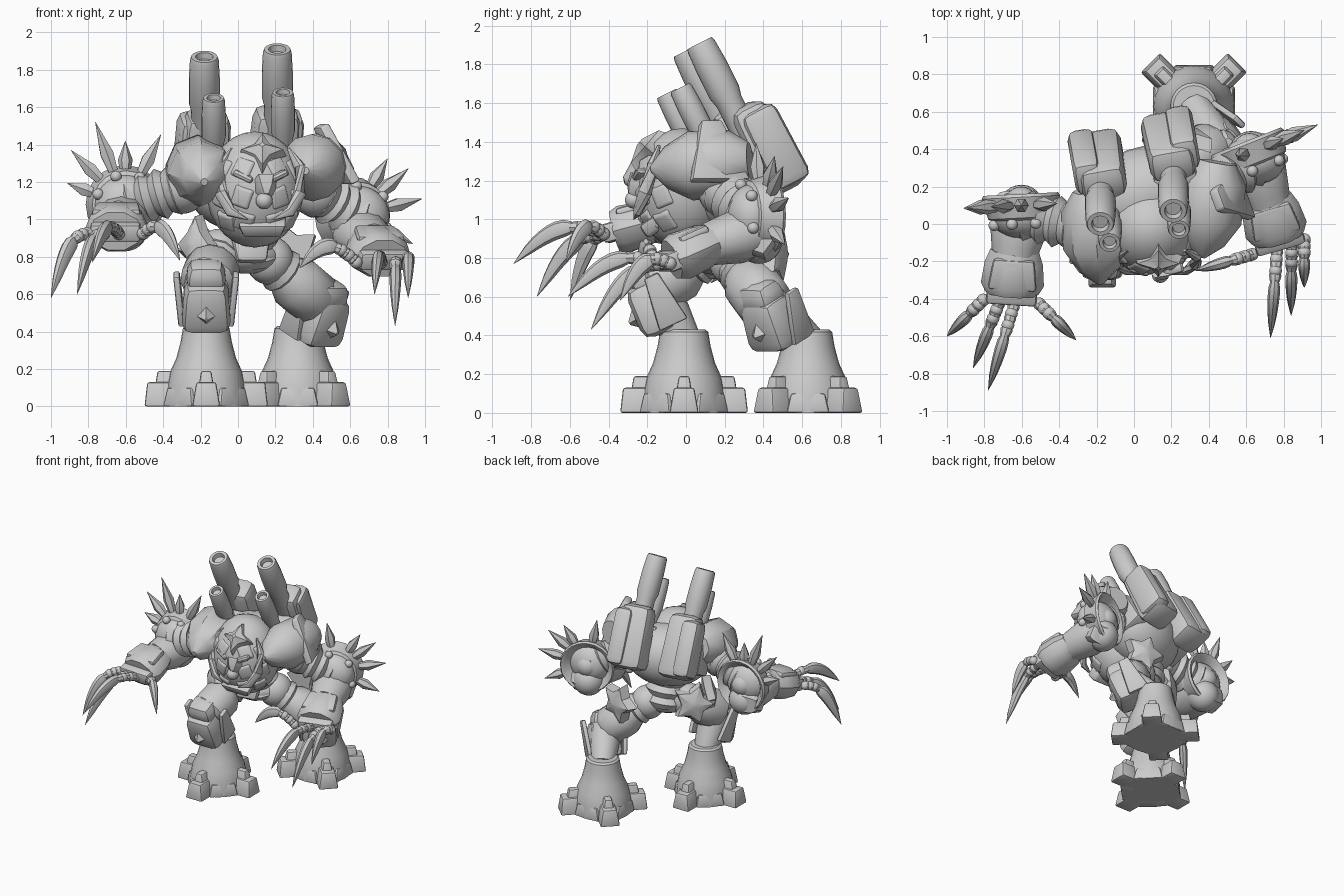
import bpy
import bmesh
from math import sin, cos, pi, radians
from mathutils import Vector, Euler, Matrix

cube = bpy.data.objects.get("Cube")
if cube:
    bpy.data.objects.remove(cube, do_unlink=True)

UP = Vector((0, 0, 1))


def finish(name, bm, edge_angle=38):
    bmesh.ops.recalc_face_normals(bm, faces=bm.faces[:])
    mesh = bpy.data.meshes.new(name)
    bm.to_mesh(mesh)
    bm.free()
    mesh.shade_smooth()
    mesh.set_sharp_from_angle(angle=radians(edge_angle))
    part = bpy.data.objects.new(name, mesh)
    bpy.context.scene.collection.objects.link(part)


def turn(x=0, y=0, z=0):
    return Euler((radians(x), radians(y), radians(z))).to_quaternion()


def facing(direction):
    return Vector(direction).to_track_quat('Z', 'Y')


def loft(name, centres, radii, turns, sides, squash=1, star=1):
    """Bridge a row of rings; star pulls in every second corner."""
    bm = bmesh.new()
    rings = []
    for centre, radius, spin in zip(centres, radii, turns):
        ring = []
        for i in range(sides):
            a = 2 * pi * i / sides
            r = radius * (star if i % 2 else 1)
            ring.append(bm.verts.new(centre + spin @ Vector((cos(a) * r * squash, sin(a) * r, 0))))
        rings.append(ring)
    for low, high in zip(rings, rings[1:]):
        for i in range(sides):
            j = (i + 1) % sides
            bm.faces.new((low[i], low[j], high[j], high[i]))
    bm.faces.new(rings[0])
    bm.faces.new(rings[-1])
    finish(name, bm)


def rod(name, start, end, profile, sides=16, squash=1, star=1):
    start, end = Vector(start), Vector(end)
    spin = facing(end - start)
    centres = [start.lerp(end, t) for t, r in profile]
    loft(name, centres, [r for t, r in profile], [spin] * len(profile), sides, squash, star)


def tube(name, points, radii, sides=8, squash=1):
    points = [Vector(p) for p in points]
    last = len(points) - 1
    turns = [facing(points[min(i + 1, last)] - points[max(i - 1, 0)]) for i in range(last + 1)]
    loft(name, points, radii, turns, sides, squash)


def block(name, centre, size, spin, taper=(1, 1), bevel=.02):
    bm = bmesh.new()
    bmesh.ops.create_cube(bm, size=1)
    for v in bm.verts:
        if v.co.z > 0:
            v.co.x *= taper[0]
            v.co.y *= taper[1]
        v.co = Vector(a * b for a, b in zip(v.co, size))
    bmesh.ops.bevel(bm, geom=bm.edges[:], offset=bevel, segments=2, profile=.5, affect='EDGES')
    bm.transform(Matrix.Translation(centre) @ spin.to_matrix().to_4x4())
    finish(name, bm)


def ball(name, centre, size, spin=None):
    bm = bmesh.new()
    bmesh.ops.create_uvsphere(bm, u_segments=24, v_segments=14, radius=1)
    size = size if isinstance(size, tuple) else (size,) * 3
    spin = spin or turn()
    bm.transform(Matrix.Translation(centre) @ spin.to_matrix().to_4x4() @ Matrix.Diagonal((*size, 1)))
    finish(name, bm)


# Torso, waist and pelvis
ball("torso", (.05, .16, 1.17), (.33, .25, .24), turn(0, 0, 20))
bands = [(t / 8, .16 if t % 2 else .13) for t in range(9)]
rod("waist", (.06, .2, .76), (.05, .12, 1.1), bands)
ball("pelvis", (.05, .17, .8), (.19, .14, .09), turn(0, 0, 30))
block("front_hip_plate", (.07, .03, .84), (.16, .06, .14), turn(-15, 0, 10), (1.3, 1))
block("belly_plate", (.07, .02, .94), (.22, .1, .1), turn(-20, 0, 10))

# Head with armour plates laid over its round shell
head = Vector((.09, -.02, 1.16))
ball("head", head, (.26, .25, .31))
for row, lift in enumerate((-35, -8, 22)):
    for column in (-1, 1):
        for ring, swing in enumerate((24, 56)):
            around, up = radians(swing * column + 8), radians(lift)
            way = Vector((sin(around) * cos(up), -cos(around) * cos(up), sin(up)))
            spot = head + Vector((way.x * .24, way.y * .23, way.z * .29))
            block(f"face_plate_{row}_{ring}_{column}", spot, (.13, .14, .05), facing(way) @ turn(z=column * 20),
                  (.7, .7), .012)
rod("brow_crest", (.13, -.17, 1.34), (.13, -.24, 1.4), [(0, .13), (.6, .11), (1, .02)], 8, 1, .5)
rod("nose_guard", (.14, -.22, 1.18), (.15, -.28, 1.12), [(0, .1), (.6, .07), (1, .03)], 6, .8)
ball("nose", (.14, -.27, 1.1), .045)
for side in (-1, 1):
    middle = Vector((.12, 0, 0))
    path = [(.15, -.14, 1.38), (.21, -.17, 1.28), (.21, -.21, 1.14), (.16, -.25, 1.04), (.07, -.27, 1)]
    tube(f"cheek_tusk_{side}", [middle + Vector((x * side, y, z)) for x, y, z in path],
         [.01, .035, .04, .03, .003], 8, .8)
    block(f"eye_ridge_{side}", middle + Vector((.09 * side, -.24, 1.23)), (.12, .06, .04), turn(0, -25 * side, 15 * side))
block("chin", (.13, -.18, .96), (.2, .1, .08), turn(35), (1.3, 1))

# Shoulder armour, back boxes and cannons
lean, bore = turn(27, 0, 10), Vector((0, -.45, .89))
barrel = [(0, .07), (.5, .07), (.58, .083), (.8, .083), (.97, .077), (1, .07), (1, .047), (.95, .04)]


def cannon(name, muzzle, length, scale):
    muzzle = Vector(muzzle)
    rod(name, muzzle - bore * length, muzzle, [(t, r * scale) for t, r in barrel], 20)


for side, centre in (("right", (-.18, .31, 1.35)), ("left", (.19, .41, 1.37))):
    centre = Vector(centre)
    out = 1 if side == "left" else -1
    block(side + "_back_box", centre, (.27, .23, .49), lean, (.9, .85), .06)
    block(side + "_back_panel", centre + lean @ Vector((out * .075, .03, -.01)), (.15, .22, .44), lean, (1, .9), .05)
    block(side + "_cannon_mount", centre + lean @ Vector((0, -.19, -.04)), (.27, .2, .3), lean, (.9, .8), .03)
cannon("right_large_cannon", (-.18, 0, 1.87), .66, 1)
cannon("left_large_cannon", (.21, .07, 1.91), .68, 1)
cannon("right_small_cannon", (-.13, -.1, 1.65), .55, .78)
cannon("left_small_cannon", (.24, -.03, 1.68), .55, .78)

shell = [(0, .1), (.2, .17), (.6, .18), (.85, .11), (1, .02)]
rod("right_pauldron", (-.23, .18, 1.31), (-.18, -.32, 1.2), shell, 8)
rod("left_pauldron", (.45, .33, 1.3), (.36, -.18, 1.26), shell, 12)
block("left_pauldron_plate", (.51, .15, 1.35), (.06, .32, .34), turn(0, -25, 20), (1, .35), .015)


# Arms: banded upper arm, spiked elbow bowl, forearm, cuff and clawed hand
def arm(side, shoulder, elbow, wrist, hand, normal, spikes, claws):
    shoulder, elbow, wrist, hand, normal = map(Vector, (shoulder, elbow, wrist, hand, normal))
    out = Vector((1 if elbow.x > 0 else -1, 0, 0))
    ball(side + "_shoulder", shoulder, .14)
    rod(side + "_upper_arm", shoulder, elbow, [(t / 8, .14 if t % 2 else .11) for t in range(9)])
    ball(side + "_elbow", elbow, (.17, .13, .16))
    joint = elbow - UP * .13 + normal * .04
    ball(side + "_elbow_joint", joint, .12)
    rod(side + "_elbow_cap", joint, joint + out * .14, [(0, .12), (.8, .1), (1, .07)], 5)
    bowl = [(0, .1), (.25, .18), (.9, .21), (1, .2), (.95, .18), (.5, .12), (.5, .01)]
    rod(side + "_elbow_bowl", elbow - normal * .06, elbow + normal * .11, bowl, 20)
    ball(side + "_elbow_hub", elbow + normal * .06, .09)
    level = Vector((normal.y, -normal.x, 0))
    for i, (angle, reach) in enumerate(spikes):
        way = level * cos(radians(angle)) + UP * sin(radians(angle))
        root = elbow + normal * .05
        rod(f"{side}_elbow_spike_{i}", root + way * .17, root + way * reach, [(0, .026), (.4, .04), (1, .001)], 6)
        if i % 2 == 0:
            ball(f"{side}_elbow_rivet_{i}", elbow - normal * .05 + way * .16, .03)
    rod(side + "_forearm", joint.lerp(elbow, .35), wrist, [(0, .13), (.4, .14), (.8, .12), (1, .11)], 12, 1.1)
    forward = (hand - wrist).normalized()
    across = forward.cross(UP).normalized()
    rod(side + "_cuff", wrist - forward * .03, hand + forward * .05,
        [(0, .1), (.3, .12), (.8, .13), (1, .11), (1, .08)], 10, 1.3)
    block(side + "_cuff_plate", hand + UP * .09 - forward * .05, (.22, .05, .17), facing(forward), (1.2, 1))
    block(side + "_palm", hand + forward * .06, (.27, .1, .1), facing(forward))
    for i, (offset, tip) in enumerate(claws):
        root, tip = hand + forward * .1 + across * offset, Vector(tip)

        def along(t):
            return root.lerp(tip, t) + UP * .1 * sin(pi * t)

        for k in range(3):
            a, b = along(k * .13), along(k * .13 + .12)
            ball(f"{side}_knuckle_{i}_{k}", a, .034)
            rod(f"{side}_finger_{i}_{k}", a, b, [(0, .022), (.4, .034), (1, .026)], 8)
        steps = [.36 + .08 * k for k in range(9)]
        width = [.03, .044, .046, .044, .04, .034, .026, .014, .001]
        tube(f"{side}_claw_{i}", [along(t) for t in steps], width, 8, .7)


arm("right", (-.3, -.01, 1.17), (-.6, .05, 1.08), (-.64, -.17, .99), (-.65, -.32, .95), (-.05, 1, 0),
    [(110, .47), (90, .34), (63, .42), (135, .41), (160, .33)],
    [(.15, (-1, -.6, .58)), (.06, (-.86, -.77, .6)), (-.02, (-.78, -.89, .77)), (-.15, (-.31, -.62, .78))])
arm("left", (.42, .2, 1.15), (.64, .34, 1.02), (.72, .11, .87), (.76, -.03, .81), (-.37, .93, 0),
    [(100, .38), (58, .36), (39, .4), (13, .4), (-24, .37)],
    [(-.13, (.91, -.34, .58)), (-.06, (.84, -.49, .43)), (.02, (.73, -.61, .6)), (.16, (.33, -.25, .74))])


# Legs: thigh, guarded shin and a bell foot with four toes
def leg(side, hip, knee, ankle, yaw):
    hip, knee, ankle = map(Vector, (hip, knee, ankle))
    heading = turn(0, 0, yaw)
    ball(side + "_hip", hip, .13)
    rod(side + "_thigh", hip, knee, [(0, .1), (.25, .13), (.3, .11), (.5, .15), (.9, .15), (1, .12)], 12)
    rod(side + "_shin", knee, ankle - UP * .05, [(0, .12), (.5, .11), (1, .09)], 12)
    middle = knee.lerp(ankle, .25) - UP * .05
    tilt = heading @ turn(25)
    block(side + "_shin_guard", middle + heading @ Vector((0, -.05, 0)), (.27, .22, .28), tilt, (.85, .9), .06)
    block(side + "_knee_cap", knee + heading @ Vector((0, -.05, .06)), (.22, .2, .14), tilt, (.85, .8), .05)
    rod(side + "_shin_point", middle + heading @ Vector((0, -.1, -.04)), middle + heading @ Vector((0, -.17, -.08)),
        [(0, .09), (1, .01)], 4)
    for out in (-1, 1):
        block(f"{side}_shin_fin_{out}", middle + heading @ Vector((out * .145, 0, .04)), (.035, .16, .28),
              tilt @ turn(0, out * 6), (1, .5), .012)
    base = Vector((ankle.x, ankle.y, 0))
    rod(side + "_foot", base, base + UP * .43,
        [(0, .22), (.2, .215), (.42, .195), (.6, .16), (.8, .137), (.97, .125), (1, .11)], 24)
    for k in range(4):
        way = turn(0, 0, yaw + 90 * k)
        block(f"{side}_toe_{k}", base + way @ Vector((0, -.23, .065)), (.15, .2, .13), way, (.7, .85), .012)
        block(f"{side}_toe_ridge_{k}", base + way @ Vector((0, -.19, .1)), (.11, .2, .18), way, (.5, .7), .012)
        between = turn(0, 0, yaw + 90 * k + 45)
        block(f"{side}_foot_skirt_{k}", base + between @ Vector((0, -.17, .05)), (.22, .1, .1), between, (.8, .8), .012)


leg("right", (-.1, .12, .82), (-.17, -.16, .65), (-.17, -.01, .42), 0)
leg("left", (.17, .25, .78), (.44, .42, .55), (.32, .63, .42), 45)

# Star-shaped hip plates
star = [(0, .17), (.7, .15), (1, .04)]
rod("right_hip_star", (-.17, .15, .83), (-.23, .22, .84), star, 10, 1, .6)
rod("right_hip_front_plate", (-.2, .05, .86), (-.26, -.02, .87), star, 8, .7, .6)
rod("left_hip_star", (.28, .42, .82), (.31, .52, .82), star, 10, 1, .6)
